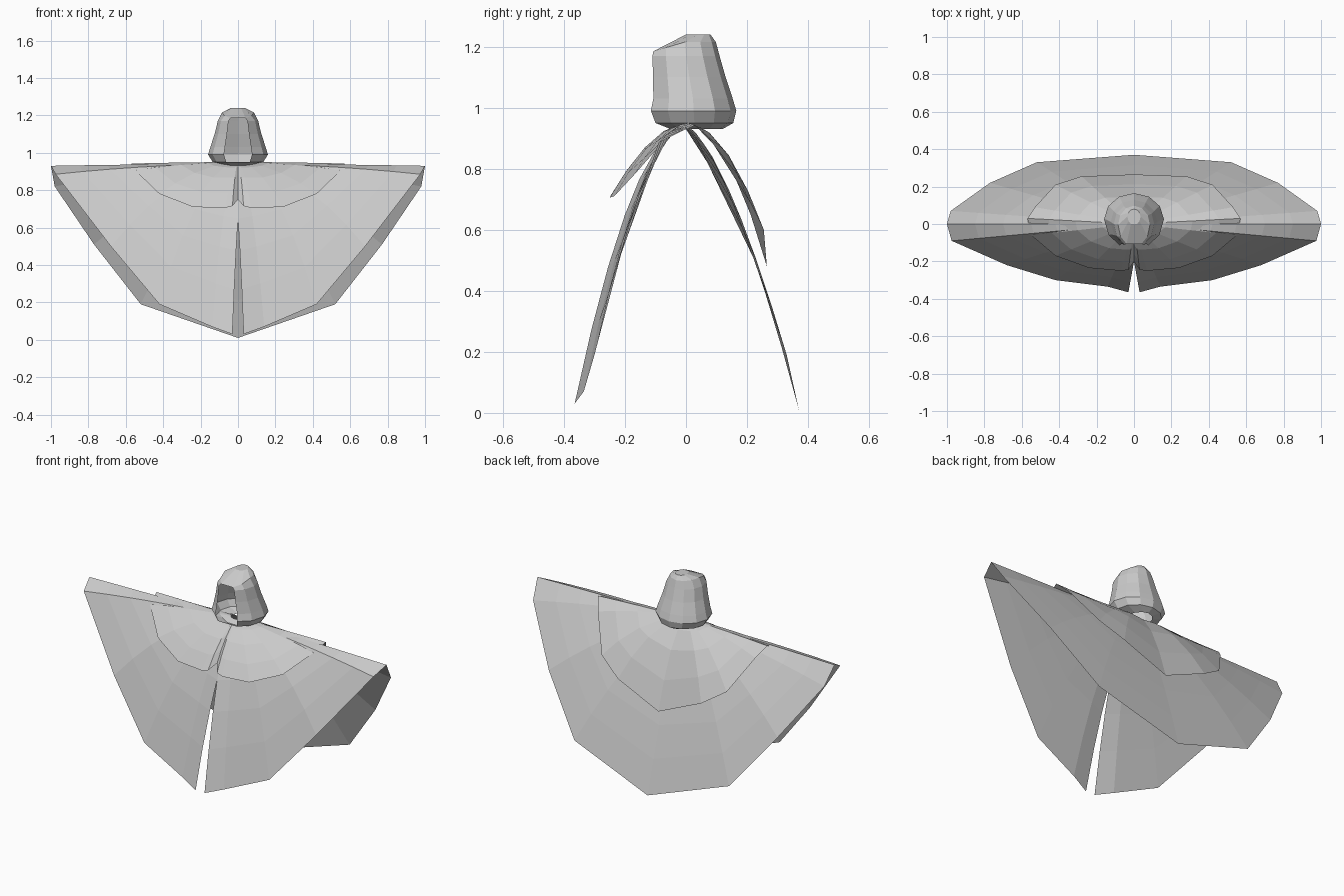
import bpy, math

if "Cube" in bpy.data.objects:
    bpy.data.objects.remove(bpy.data.objects["Cube"])


def make(name, verts, faces):
    me = bpy.data.meshes.new(name)
    me.from_pydata(verts, [], faces)
    ob = bpy.data.objects.new(name, me)
    bpy.context.collection.objects.link(ob)
    return ob


def drape(name, rim, apex, steps, power, slit):
    """Half sheet fanned from the neck to a rim (back centre to front centre), then mirrored."""
    n = len(rim)
    verts, faces = [], []
    for i, (x, y, z) in enumerate(rim):
        p = power[0] if y > 0 else power[1]
        for t in steps:
            px = x * t
            if i == n - 1:                      # front slit stays closed near the neck
                px = x * max(0, (t - slit) / (1 - slit))
            verts.append((px, y * t, apex + (z - apex) * t ** p))
    m = len(steps)
    for i in range(n - 1):
        for j in range(m - 1):
            a = i * m + j
            faces.append((a, a + 1, a + m + 1, a + m))
    ob = make(name, verts, faces)
    mod = ob.modifiers.new("mirror", 'MIRROR')
    mod.use_clip = True
    mod.merge_threshold = 0.0005
    return ob


# Long cloak with a slit down the front
drape("cloak", [
    (0, .37, .01), (.52, .33, .19), (.77, .22, .51), (.98, .07, .82), (1, 0, .93),
    (.975, -.09, .885), (.68, -.22, .50), (.42, -.30, .19), (.14, -.335, .07),
    (.03, -.365, .03)],
    .94, (.1, .27, .42, .55, .7, .85, 1), (1.5, 1.9), .55)

# Short shoulder cape over the cloak
drape("shoulder_cape", [
    (0, .265, .48), (.28, .255, .60), (.42, .21, .69), (.53, .09, .88), (.57, .03, .942),
    (.55, -.06, .905), (.42, -.17, .78), (.24, -.235, .71), (.07, -.25, .705),
    (.03, -.245, .715), (0, -.20, .75)],
    .95, (.08, .3, .55, .8, 1), (2.0, 1.8), .5)

# Hood: stacked rings (z, half width, front y, back y, drop at front)
rings = [(.93, .07, -.05, .12, 0), (.95, .135, -.10, .155, 0), (.99, .16, -.115, .165, 0),
         (1.03, .148, -.107, .153, 0), (1.10, .125, -.108, .13, 0),
         (1.17, .108, -.11, .11, 0), (1.215, .085, -.107, .098, .03),
         (1.24, .035, 0, .08, 0)]
angles = [28, 58, 90, 120, 150, 180, 210, 240, 270, 302, 332]
k = len(angles)
verts, faces = [], []
for z, hw, yf, yb, drop in rings:
    c = (yf + yb) / 2
    for a in angles:
        r = math.radians(a)
        front = max(0, math.cos(r)) / math.cos(math.radians(28))
        y = c + (yf - c) * front if front > 0.01 else c - (yb - c) * math.cos(r)
        verts.append((hw * math.sin(r), y, z - drop * front))
for j in range(len(rings) - 1):
    for i in range(k):
        if i == k - 1 and 1 <= j <= 5:          # face opening
            continue
        b = (i + 1) % k
        faces.append((j * k + i, j * k + b, (j + 1) * k + b, (j + 1) * k + i))
faces.append(tuple(range((len(rings) - 1) * k, len(rings) * k)))
make("hood", verts, faces)
